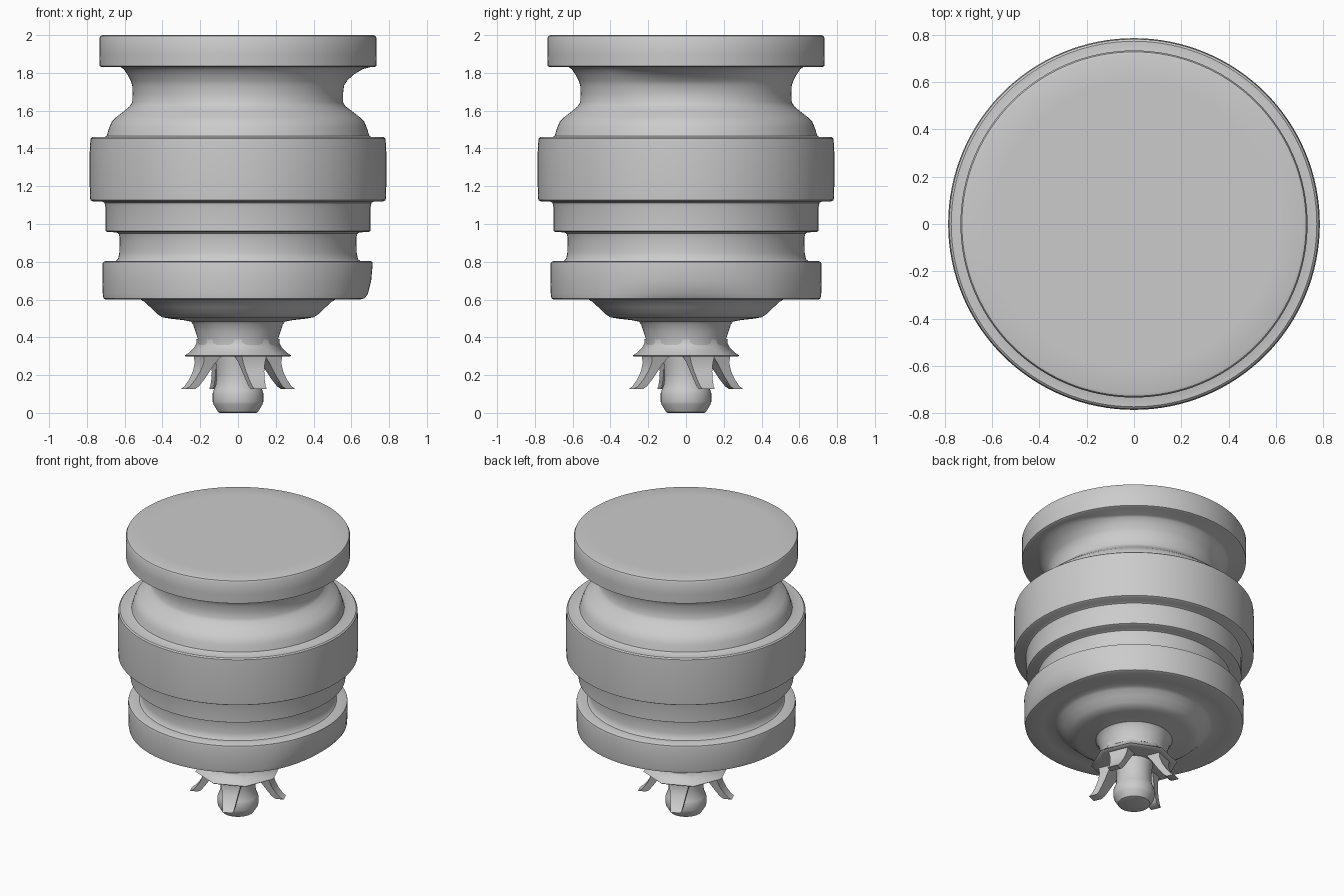
import bpy, bmesh
from math import sin, cos, pi, radians


def finish(bm, name, angle=35):
    bmesh.ops.remove_doubles(bm, verts=bm.verts, dist=1e-5)
    bmesh.ops.recalc_face_normals(bm, faces=bm.faces)
    me = bpy.data.meshes.new(name)
    bm.to_mesh(me)
    bm.free()
    ob = bpy.data.objects.new(name, me)
    bpy.context.collection.objects.link(ob)
    bpy.ops.object.select_all(action='DESELECT')
    ob.select_set(True)
    bpy.context.view_layer.objects.active = ob
    bpy.ops.object.shade_smooth_by_angle(angle=radians(angle))
    return ob


def lathe(name, profile, segs, angle=35):
    """Revolve (r, z[, r on the worn +x side]) points and cap both ends."""
    bm = bmesh.new()
    rings = []
    for p in profile:
        ring = []
        for i in range(segs):
            a = 2 * pi * i / segs
            off = min(a, 2 * pi - a)
            w = max(0.0, 1 - (off / 0.75) ** 2) ** 2
            r = p[0] + ((p[2] - p[0]) * w if len(p) > 2 else 0)
            ring.append(bm.verts.new((r * cos(a), r * sin(a), p[1])))
        rings.append(ring)
    for lo, hi in zip(rings, rings[1:]):
        for i in range(segs):
            j = (i + 1) % segs
            bm.faces.new((lo[i], lo[j], hi[j], hi[i]))
    bm.faces.new(rings[0][::-1])
    bm.faces.new(rings[-1])
    return finish(bm, name, angle)


# main turned body, lower bowl to top cap
body = [
    (0.21, 0.36), (0.212, 0.39), (0.225, 0.43), (0.238, 0.47), (0.25, 0.483),
    (0.29, 0.491), (0.36, 0.499), (0.40, 0.506), (0.43, 0.525), (0.465, 0.56),
    (0.495, 0.588), (0.515, 0.60), (0.60, 0.60, 0.58), (0.70, 0.60, 0.645),
    (0.712, 0.606, 0.67), (0.716, 0.63, 0.688), (0.717, 0.70, 0.705),
    (0.718, 0.785, 0.713), (0.715, 0.798, 0.712), (0.705, 0.803),
    (0.645, 0.805), (0.635, 0.815), (0.628, 0.85), (0.627, 0.93),
    (0.632, 0.95), (0.645, 0.956), (0.69, 0.957), (0.702, 0.963),
    (0.702, 1.09), (0.707, 1.112), (0.72, 1.119), (0.77, 1.12),
    (0.782, 1.127), (0.785, 1.20), (0.785, 1.38), (0.781, 1.452),
    (0.772, 1.46), (0.705, 1.461), (0.695, 1.467), (0.682, 1.51),
    (0.668, 1.543), (0.645, 1.565), (0.60, 1.60), (0.572, 1.624, 0.568),
    (0.56, 1.645, 0.556), (0.558, 1.69, 0.556), (0.56, 1.735, 0.562),
    (0.568, 1.758, 0.578), (0.585, 1.79, 0.61), (0.605, 1.82, 0.66),
    (0.62, 1.83, 0.70), (0.72, 1.83), (0.732, 1.836), (0.733, 1.90),
    (0.733, 1.985), (0.727, 1.996), (0.715, 2.0), (0.60, 2.0),
]
lathe("turned_body", body, 128)

# small flared octagonal skirt above the prongs
lathe("prong_skirt", [(0.12, 0.298), (0.24, 0.298), (0.275, 0.298), (0.282, 0.304),
                      (0.255, 0.322), (0.232, 0.345), (0.219, 0.37),
                      (0.219, 0.39)], 8, 50)

# bottom stem
lathe("stem", [(0.095, 0.0), (0.105, 0.004), (0.13, 0.045), (0.134, 0.06),
               (0.134, 0.105), (0.128, 0.122), (0.117, 0.15), (0.113, 0.20),
               (0.118, 0.26), (0.125, 0.31)], 48)

# four curved prongs under alternate skirt sides
sections = [  # inner r, outer r, z, half width
    (0.12, 0.225, 0.305, 0.072), (0.155, 0.222, 0.265, 0.062),
    (0.183, 0.237, 0.22, 0.052), (0.213, 0.263, 0.175, 0.044),
    (0.24, 0.292, 0.14, 0.038), (0.26, 0.313, 0.127, 0.035),
]
for k, side in enumerate(("right", "back", "left", "front")):
    a = radians(22.5 + 90 * k)
    bm = bmesh.new()
    prev = None
    for ri, ro, z, w in sections:
        ring = [bm.verts.new((r * cos(a) - t * sin(a), r * sin(a) + t * cos(a), z))
                for r, t in ((ri, -w), (ro, -w), (ro, w), (ri, w))]
        if prev:
            for i in range(4):
                j = (i + 1) % 4
                bm.faces.new((prev[i], prev[j], ring[j], ring[i]))
        else:
            bm.faces.new(ring)
        prev = ring
    bm.faces.new(prev)
    finish(bm, side + "_prong")
